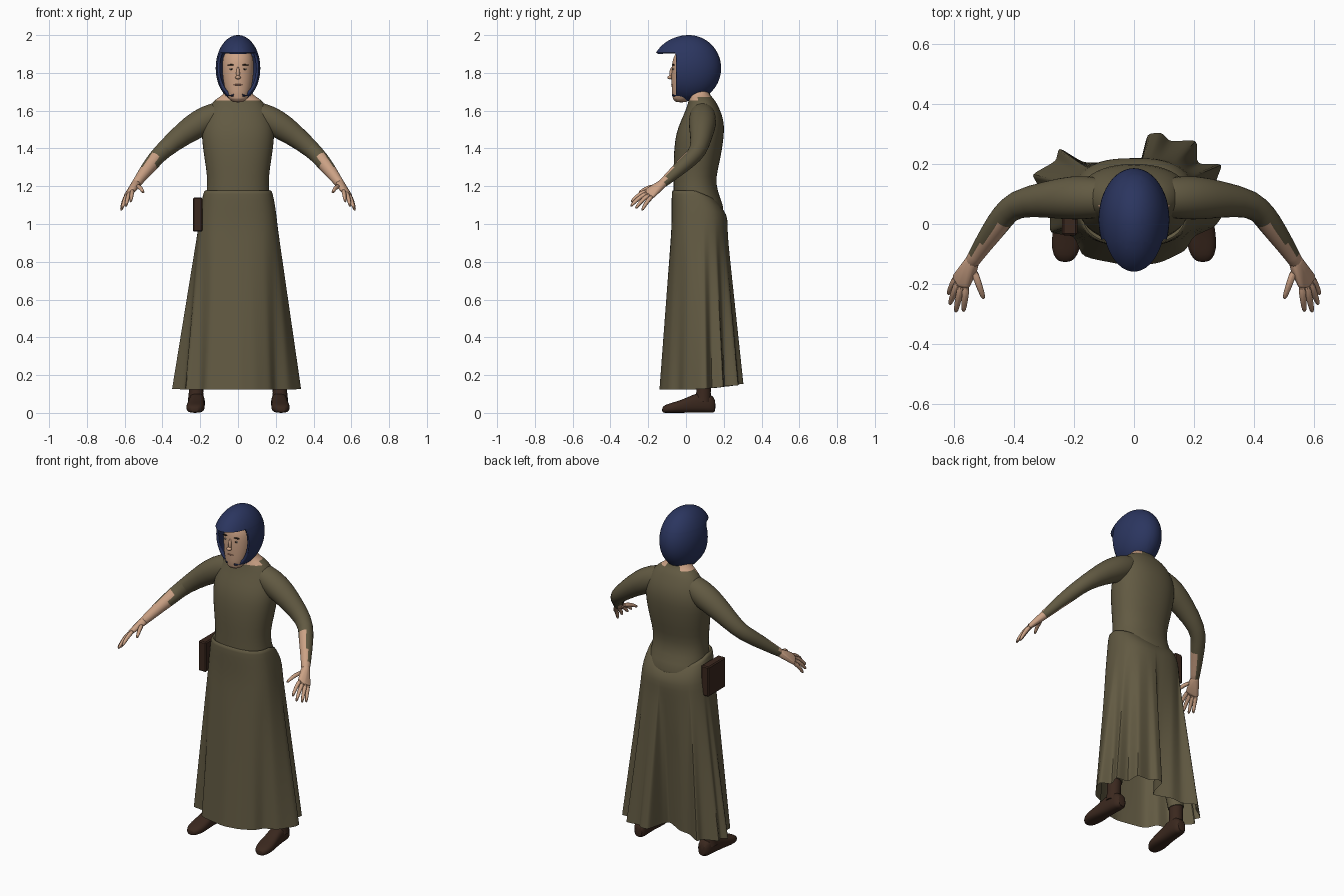
import bpy, bmesh
from math import sin, cos, pi, radians, copysign
from mathutils import Vector, Matrix

cube = bpy.data.objects.get("Cube")
if cube:
    bpy.data.objects.remove(cube, do_unlink=True)


def material(name, r, g, b):
    m = bpy.data.materials.new(name)
    m.diffuse_color = (r, g, b, 1)
    m.use_nodes = True
    m.node_tree.nodes["Principled BSDF"].inputs["Base Color"].default_value = (r, g, b, 1)
    return m


olive = material("olive cloth", .122, .102, .055)
skin = material("skin", .6, .36, .235)
navy = material("navy hood", .024, .036, .115)
brown = material("brown leather", .043, .021, .013)
dark = material("dark hair", .03, .018, .012)
white = material("eye white", .6, .55, .5)
lip = material("lips", .38, .18, .13)


def finish(name, bm, mats, rule=None, subsurf=0, thick=0, angle=40):
    """Turn a bmesh into a smooth shaded object."""
    bmesh.ops.recalc_face_normals(bm, faces=bm.faces[:])
    bm.normal_update()
    if rule:
        for f in bm.faces:
            f.material_index = rule(f.calc_center_median(), f.normal)
    me = bpy.data.meshes.new(name)
    bm.to_mesh(me)
    bm.free()
    for m in mats:
        me.materials.append(m)
    ob = bpy.data.objects.new(name, me)
    bpy.context.collection.objects.link(ob)
    bpy.ops.object.select_all(action='DESELECT')
    ob.select_set(True)
    bpy.context.view_layer.objects.active = ob
    bpy.ops.object.shade_smooth_by_angle(angle=radians(angle))
    if thick:
        ob.modifiers.new("Thickness", 'SOLIDIFY').thickness = thick
    if subsurf:
        mod = ob.modifiers.new("Smooth", 'SUBSURF')
        mod.levels = mod.render_levels = subsurf
    return ob


def loft(name, rings, mats, caps=True, **kw):
    """Skin a list of equal closed rings."""
    bm = bmesh.new()
    vs = [[bm.verts.new(p) for p in ring] for ring in rings]
    n = len(rings[0])
    for a, b in zip(vs, vs[1:]):
        for i in range(n):
            j = (i + 1) % n
            bm.faces.new((a[i], a[j], b[j], b[i]))
    if caps:
        bm.faces.new(vs[0])
        bm.faces.new(vs[-1])
    return finish(name, bm, mats, **kw)


def power(v, p):
    return copysign(abs(v) ** p, v)


def oval(c, u, v, n=20, p=1.0):
    """Closed ring around c with half axes u and v; p below 1 is boxier."""
    c, u, v = Vector(c), Vector(u), Vector(v)
    return [c + u * power(cos(2 * pi * i / n), p) + v * power(sin(2 * pi * i / n), p)
            for i in range(n)]


def upright(rows, n=24, p=1.0):
    """Rings from rows of height, centre y, half width, half depth."""
    return [oval((0, cy, z), (rx, 0, 0), (0, ry, 0), n, p) for z, cy, rx, ry in rows]


def tube(name, path, mats, n=12, **kw):
    """Tapered tube along rows of x, y, z, radius."""
    pts = [Vector(q[:3]) for q in path]
    rings = []
    for i, q in enumerate(path):
        d = (pts[min(i + 1, len(pts) - 1)] - pts[max(i - 1, 0)]).normalized()
        u = d.cross(Vector((0, 1, 0) if abs(d.z) > .9 else (0, 0, 1))).normalized()
        rings.append(oval(pts[i], u * q[3], d.cross(u) * q[3], n))
    return loft(name, rings, mats, **kw)


def ellipsoid(name, c, r, mat, seg=16):
    bm = bmesh.new()
    mtx = Matrix.Translation(c) @ Matrix.Diagonal((*r, 1))
    bmesh.ops.create_uvsphere(bm, u_segments=seg, v_segments=seg // 2, radius=1, matrix=mtx)
    return finish(name, bm, [mat])


# Torso, with the base of the neck in skin above a collar that dips at the front
loft("torso", upright([
    (1.0, .07, .185, .13), (1.09, .068, .18, .138), (1.17, .05, .166, .116),
    (1.25, .046, .163, .112), (1.34, .058, .178, .125), (1.45, .07, .194, .13),
    (1.52, .082, .192, .122), (1.58, .09, .172, .102), (1.625, .088, .15, .082),
    (1.655, .084, .125, .07), (1.672, .078, .1, .06), (1.69, .07, .072, .053),
    (1.74, .06, .055, .05)], p=.9),
    [olive, skin], rule=lambda c, n: int(c.z - .35 * (c.y - .08) > 1.667), subsurf=1)

# Skirt: a snug oval waist blending into a pleated hem outline
hem = [(.27, -.01), (.33, .08), (.335, .11), (.27, .135), (.295, .2), (.21, .2), (.21, .28),
       (.12, .275), (.09, .305), (.045, .3), (.02, .2), (0, .16), (-.03, .17), (-.1, .205),
       (-.17, .205), (-.25, .255), (-.26, .21), (-.34, .165), (-.32, .13), (-.355, .1),
       (-.28, .03), (-.28, -.03), (-.2, -.04), (-.17, -.11), (0, -.143), (.09, -.128),
       (.17, -.09), (.2, -.04)]
outline = []
for a, b in zip(hem, hem[1:] + hem[:1]):
    outline += [Vector(a).lerp(Vector(b), t / 3) for t in range(3)]


def waist_point(d, rx, front, back, e=2.6):
    """Point of a boxy oval lying in direction d from its centre."""
    cy, ry = (front + back) / 2, (back - front) / 2
    r = ((abs(d.x) / rx) ** e + (abs(d.y) / ry) ** e) ** (-1 / e)
    return Vector((d.x * r, cy + d.y * r))


# height, half width, front y, back y, drop at the back
waist_rows = [(1.16, .15, -.05, .13, .06), (1.183, .175, -.07, .16, .07),
              (1.172, .182, -.076, .175, .07), (1.08, .2, -.076, .22, .03),
              (1.0, .208, -.076, .22, .01)]
steps = 8
hip = (.212, -.077, .218)
rings = []
for z, rx, front, back, drop in waist_rows:
    ring = []
    for p in outline:
        d = (p - Vector((0, .07))).normalized()
        ring.append((*waist_point(d, rx, front, back), z - drop * max(0, d.y)))
    rings.append(ring)
for k in range(steps + 1):
    t = k / steps
    ring = []
    for p in outline:
        d = (p - Vector((0, .07))).normalized()
        q = waist_point(d, *hip).lerp(p, .06 + .94 * t)
        ring.append((*q, .92 - .795 * t + .03 * t * max(0, d.y)))
    rings.append(ring)
loft("skirt", rings, [olive], caps=False, subsurf=1, angle=80)

# Head
loft("head", upright([
    (1.643, -.025, .025, .028), (1.66, -.025, .05, .047), (1.70, -.015, .067, .06),
    (1.76, 0, .08, .078), (1.82, .01, .085, .087), (1.88, .015, .084, .087),
    (1.93, .02, .06, .06)]), [skin], subsurf=1)
ellipsoid("nose_bridge", (0, -.073, 1.797), (.010, .015, .034), skin)
ellipsoid("nose_tip", (0, -.085, 1.776), (.015, .014, .010), skin)
ellipsoid("mouth", (0, -.073, 1.737), (.023, .006, .004), lip)
for s, side in ((1, "left"), (-1, "right")):
    ellipsoid(side + "_eye", (s * .035, -.067, 1.82), (.013, .004, .004), white)
    ellipsoid(side + "_iris", (s * .035, -.07, 1.82), (.006, .003, .004), dark)
    ellipsoid(side + "_brow", (s * .036, -.066, 1.842), (.022, .006, .004), dark)

# Hood: egg shape with a face opening, chin flaps and a peak over the brow
bm = bmesh.new()
shape = Matrix.Translation((0, .014, 1.825)) @ Matrix.Diagonal((.118, .172, .175, 1))
bmesh.ops.create_uvsphere(bm, u_segments=48, v_segments=32, radius=1, matrix=shape)
for co, no in (((0, -.052, 0), (0, 1, 0)), ((0, 0, 1.907), (0, 0, 1)),
               ((0, 0, 1.68), (0, 0, 1)), ((.025, 0, 0), (1, 0, 0)), ((-.025, 0, 0), (1, 0, 0))):
    bmesh.ops.bisect_plane(bm, geom=bm.verts[:] + bm.edges[:] + bm.faces[:],
                           plane_co=co, plane_no=no)
opening = []
for f in bm.faces:
    c = f.calc_center_median()
    if c.y < -.052 and c.z < 1.907 and (c.z > 1.68 or abs(c.x) < .025):
        opening.append(f)
bmesh.ops.delete(bm, geom=opening, context='FACES')
for v in bm.verts:
    if v.co.z > 1.9 and v.co.y < 0:
        v.co.y *= 1.15
finish("hood", bm, [navy], thick=.014)

# Arms, hands, legs and shoes
arm_path = [(.04, .085, 1.6, .055), (.12, .088, 1.578, .07), (.2, .088, 1.535, .077),
            (.285, .082, 1.482, .063), (.40, .07, 1.387, .046), (.44, .02, 1.342, .043),
            (.465, -.015, 1.31, .039), (.49, -.05, 1.28, .035), (.53, -.11, 1.225, .026),
            (.545, -.135, 1.207, .025)]
palm_balls = [(.54, -.125, 1.212, .024), (.558, -.2, 1.178, .014), (.576, -.198, 1.165, .014),
              (.592, -.175, 1.15, .012), (.537, -.155, 1.2, .014)]
fingers = {"index": ((.558, -.2, 1.178), (.568, -.292, 1.115)),
           "middle": ((.574, -.198, 1.167), (.594, -.294, 1.092)),
           "ring": ((.584, -.188, 1.158), (.614, -.268, 1.08)),
           "little": ((.591, -.175, 1.15), (.619, -.234, 1.07)),
           "thumb": ((.535, -.15, 1.2), (.5, -.25, 1.165))}
shoe_rows = [(.158, .025, .07), (.13, .042, .105), (.06, .042, .11), (0, .045, .078),
             (-.06, .052, .058), (-.105, .042, .046), (-.128, .02, .03)]

for s, side in ((1, "left"), (-1, "right")):
    def sleeve_rule(c, n, s=s):
        bare = abs(c.x) > .43 and c.y < .01 and n.dot(Vector((-s * .7, -.7, .1))) > 0
        return int(bare or c.y < -.112)

    tube(side + "_arm", [(s * x, y, z, r) for x, y, z, r in arm_path], [olive, skin],
         n=16, rule=sleeve_rule, subsurf=1)

    # Palm: one hull around a ball at each knuckle and the wrist
    bm = bmesh.new()
    for x, y, z, r in palm_balls:
        bmesh.ops.create_icosphere(bm, subdivisions=2, radius=r,
                                   matrix=Matrix.Translation((s * x, y, z)))
    points = [v.co.copy() for v in bm.verts]
    bm.clear()
    for p in points:
        bm.verts.new(p)
    bmesh.ops.convex_hull(bm, input=bm.verts[:])
    bmesh.ops.delete(bm, geom=[v for v in bm.verts if not v.link_faces], context='VERTS')
    finish(side + "_palm", bm, [skin], angle=60)

    for label, (a, b) in fingers.items():
        a, b = Vector(a), Vector(b)
        path = []
        for t, r in ((0, .014), (.45, .0125), (.85, .01), (1, .006)):
            p = a.lerp(b, t) + Vector((0, 0, .012 * sin(pi * t)))
            path.append((s * p.x, p.y, p.z, r))
        tube(f"{side}_{label}_finger", path, [skin], n=8, subsurf=1)

    loft(side + "_shoe", [oval((s * (.222 - y * .06), y, h / 2), (w, 0, 0), (0, 0, h / 2), 16, .75)
                          for y, w, h in shoe_rows], [brown], subsurf=1)
    tube(side + "_ankle", [(s * .222, .09, .06, .044), (s * .222, .093, .11, .038),
                           (s * .22, .095, .2, .04)], [brown], n=16)
    tube(side + "_leg", [(s * .22, .095, .18, .044), (s * .17, .08, .5, .055),
                         (s * .11, .07, .9, .07)], [olive], n=16)

# Belt pouch on the right hip
bm = bmesh.new()
bmesh.ops.create_cube(bm, size=1, matrix=Matrix.Translation((-.214, .045, 1.05))
                      @ Matrix.Diagonal((.05, .165, .18, 1)))
bmesh.ops.bevel(bm, geom=bm.edges[:], offset=.006, segments=1, affect='EDGES')
finish("belt_pouch", bm, [brown], angle=30)
